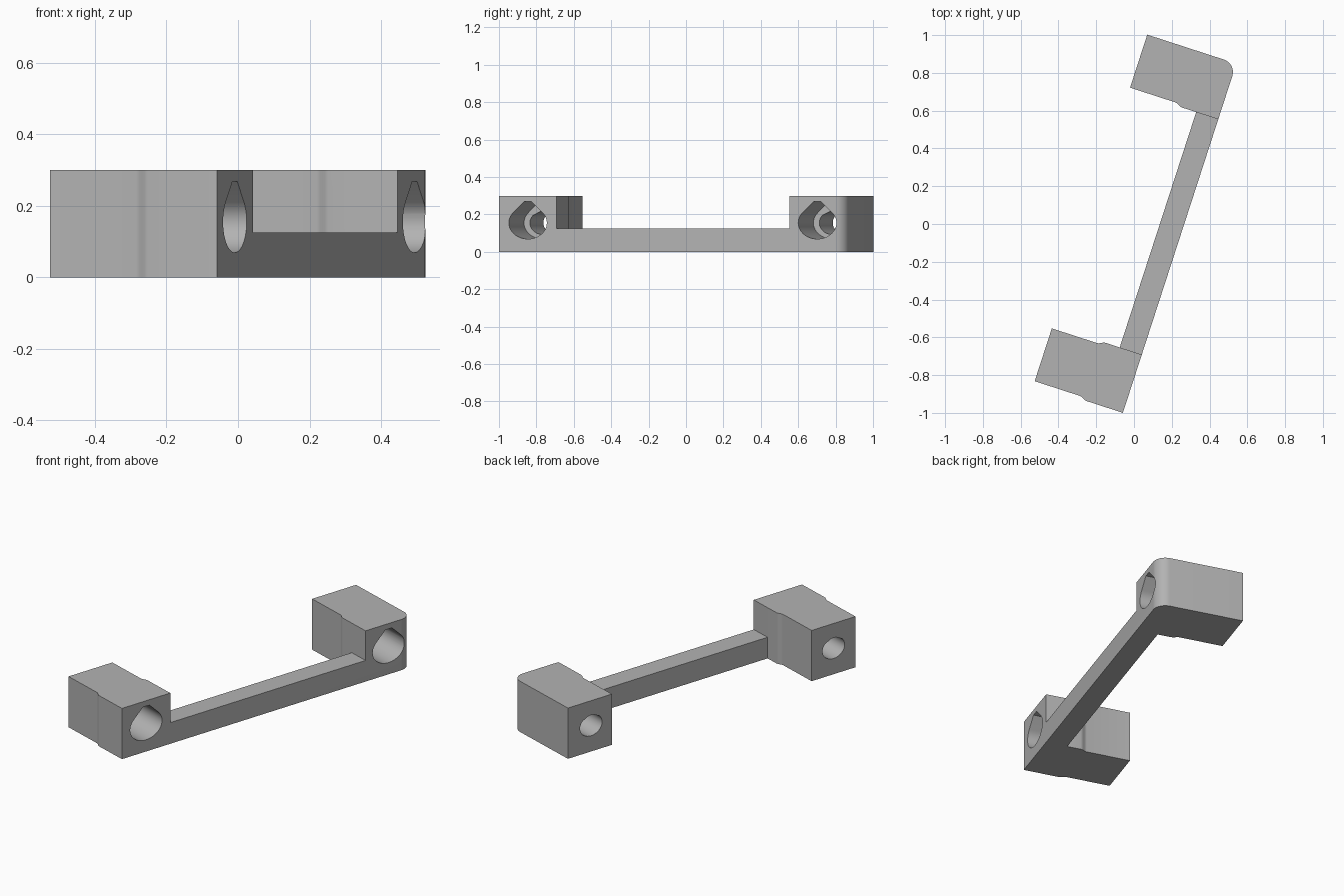
import bpy, bmesh, math
from mathutils import Matrix

if "Cube" in bpy.data.objects:
    bpy.data.objects.remove(bpy.data.objects["Cube"], do_unlink=True)

TURN = Matrix.Rotation(math.radians(-18), 4, 'Z')   # the bracket lies askew
HEIGHT, BAR_TOP = 0.30, 0.125
LEFT, RIGHT, BAR_IN = -0.243, 0.253, 0.13
FRONT, FRONT_IN, BACK_IN, BACK = -0.969, -0.645, 0.665, 0.975
STEP = 0.015

grey = bpy.data.materials.new("plain grey")
grey.use_nodes = True
grey.diffuse_color = (0.45, 0.45, 0.45, 1)
grey.node_tree.nodes["Principled BSDF"].inputs["Base Color"].default_value = grey.diffuse_color


def prism(name, points, offset):
    """Extrude a closed outline of 3D points along an offset."""
    bm = bmesh.new()
    face = bm.faces.new([bm.verts.new(p) for p in points])
    out = bmesh.ops.extrude_face_region(bm, geom=[face])
    verts = [v for v in out["geom"] if isinstance(v, bmesh.types.BMVert)]
    bmesh.ops.translate(bm, vec=offset, verts=verts)
    bmesh.ops.recalc_face_normals(bm, faces=bm.faces)
    bm.transform(TURN)
    mesh = bpy.data.meshes.new(name)
    bm.to_mesh(mesh)
    bm.free()
    mesh.materials.append(grey)
    obj = bpy.data.objects.new(name, mesh)
    bpy.context.collection.objects.link(obj)
    return obj


def ease(y, rise):
    """Soft S-shaped step in a block side, running from left to right."""
    return [(0.01 + 0.04 * t, y + rise * t * t * (3 - 2 * t))
            for t in (i / 6 for i in range(7))]


def bore(name, y, width, drop, top, x0, x1):
    """Teardrop hole running sideways, with a flat-topped roof."""
    mid = 0.155
    right = []
    for i in range(17):
        a = math.radians(-90 + 130 * i / 16)
        right.append((width * math.cos(a), mid + drop * math.sin(a)))
    right.append((width * 0.2, top))
    outline = right + [(-u, z) for u, z in reversed(right) if u > 1e-5]
    return prism(name, [(x0, y + u, z) for u, z in outline], (x1 - x0, 0, 0))


# Outline of both blocks and the bar, with the rounded back corner
R = 0.07
corner = [(RIGHT - R + R * math.cos(a), BACK - R + R * math.sin(a))
          for a in (math.radians(90 * i / 12) for i in range(13))]
outline = [(LEFT, FRONT + STEP)] + ease(FRONT + STEP, -STEP) + [(RIGHT, FRONT)]
outline += corner
outline += [(LEFT, BACK), (LEFT, BACK_IN + STEP)] + ease(BACK_IN + STEP, -STEP)
outline += [(BAR_IN, BACK_IN), (BAR_IN, FRONT_IN)]
outline += ease(FRONT_IN - STEP, STEP)[::-1] + [(LEFT, FRONT_IN - STEP)]
bracket = prism("bracket", [(x, y, 0) for x, y in outline], (0, 0, HEIGHT))

# Cutters: gap above the bar, then a stepped bore through each block
cutters = [prism("bar_gap_cutter",
                 [(0.1, FRONT_IN, BAR_TOP), (0.3, FRONT_IN, BAR_TOP),
                  (0.3, BACK_IN, BAR_TOP), (0.1, BACK_IN, BAR_TOP)], (0, 0, 0.3))]
for end, y in (("front", (FRONT + FRONT_IN) / 2), ("back", (BACK + BACK_IN) / 2)):
    cutters.append(bore(end + "_wide_bore_cutter", y, 0.107, 0.086, 0.268, -0.01, 0.35))
    cutters.append(bore(end + "_narrow_bore_cutter", y, 0.074, 0.062, 0.215, -0.35, 0.1))

bpy.context.view_layer.objects.active = bracket
bracket.select_set(True)
for cutter in cutters:
    mod = bracket.modifiers.new(cutter.name, 'BOOLEAN')
    mod.operation, mod.solver, mod.object = 'DIFFERENCE', 'EXACT', cutter
    bpy.ops.object.modifier_apply(modifier=mod.name)
for cutter in cutters:
    bpy.data.objects.remove(cutter, do_unlink=True)

bpy.ops.object.select_all(action='DESELECT')
bracket.select_set(True)
bpy.ops.object.shade_smooth_by_angle(angle=math.radians(30))
